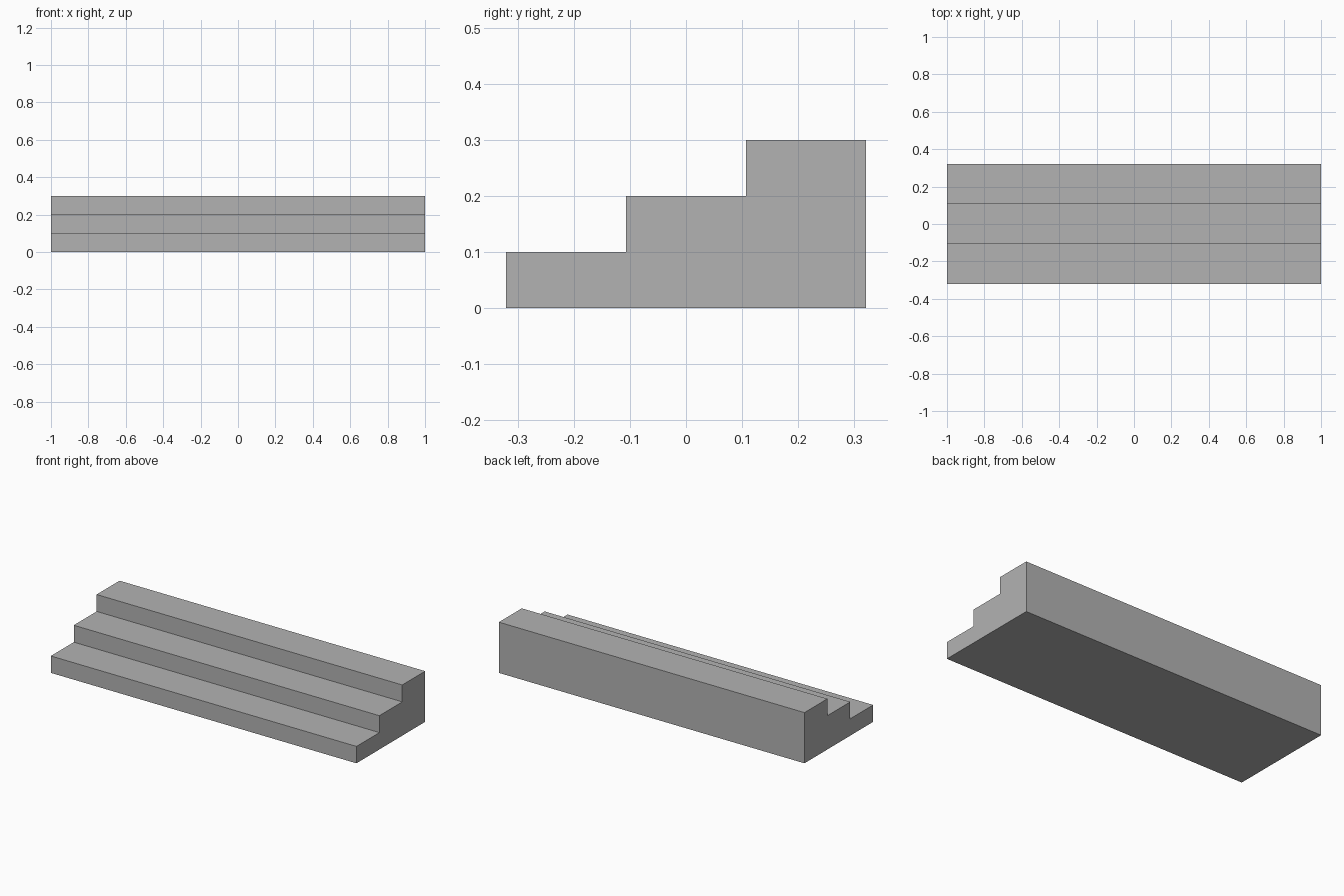
import bpy
import bmesh

# Remove the default cube
cube = bpy.data.objects.get("Cube")
if cube:
    bpy.data.objects.remove(cube, do_unlink=True)

LENGTH, DEPTH, RISE, STEPS = 2.0, 0.642, 0.1, 3
TREAD = DEPTH / STEPS

# Plain grey stone
grey = bpy.data.materials.new("grey stone")
grey.use_nodes = True
colour = (0.45, 0.45, 0.45, 1)
grey.diffuse_color = colour
grey.node_tree.nodes["Principled BSDF"].inputs["Base Color"].default_value = colour

# Stepped side profile: bottom edge, then a riser and a tread per step
front, back = -DEPTH / 2, DEPTH / 2
profile = [(back, 0), (front, 0)]
for i in range(STEPS):
    y, z = front + i * TREAD, (i + 1) * RISE
    profile += [(y, z), (y + TREAD, z)]

# Extrude the profile along the full width
bm = bmesh.new()
side = bm.faces.new([bm.verts.new((-LENGTH / 2, y, z)) for y, z in profile])
extruded = bmesh.ops.extrude_face_region(bm, geom=[side], use_keep_orig=True)
moved = [v for v in extruded["geom"] if isinstance(v, bmesh.types.BMVert)]
bmesh.ops.translate(bm, verts=moved, vec=(LENGTH, 0, 0))
bmesh.ops.recalc_face_normals(bm, faces=bm.faces)

mesh = bpy.data.meshes.new("steps")
bm.to_mesh(mesh)
bm.free()
mesh.materials.append(grey)
steps = bpy.data.objects.new("steps", mesh)
bpy.context.collection.objects.link(steps)
